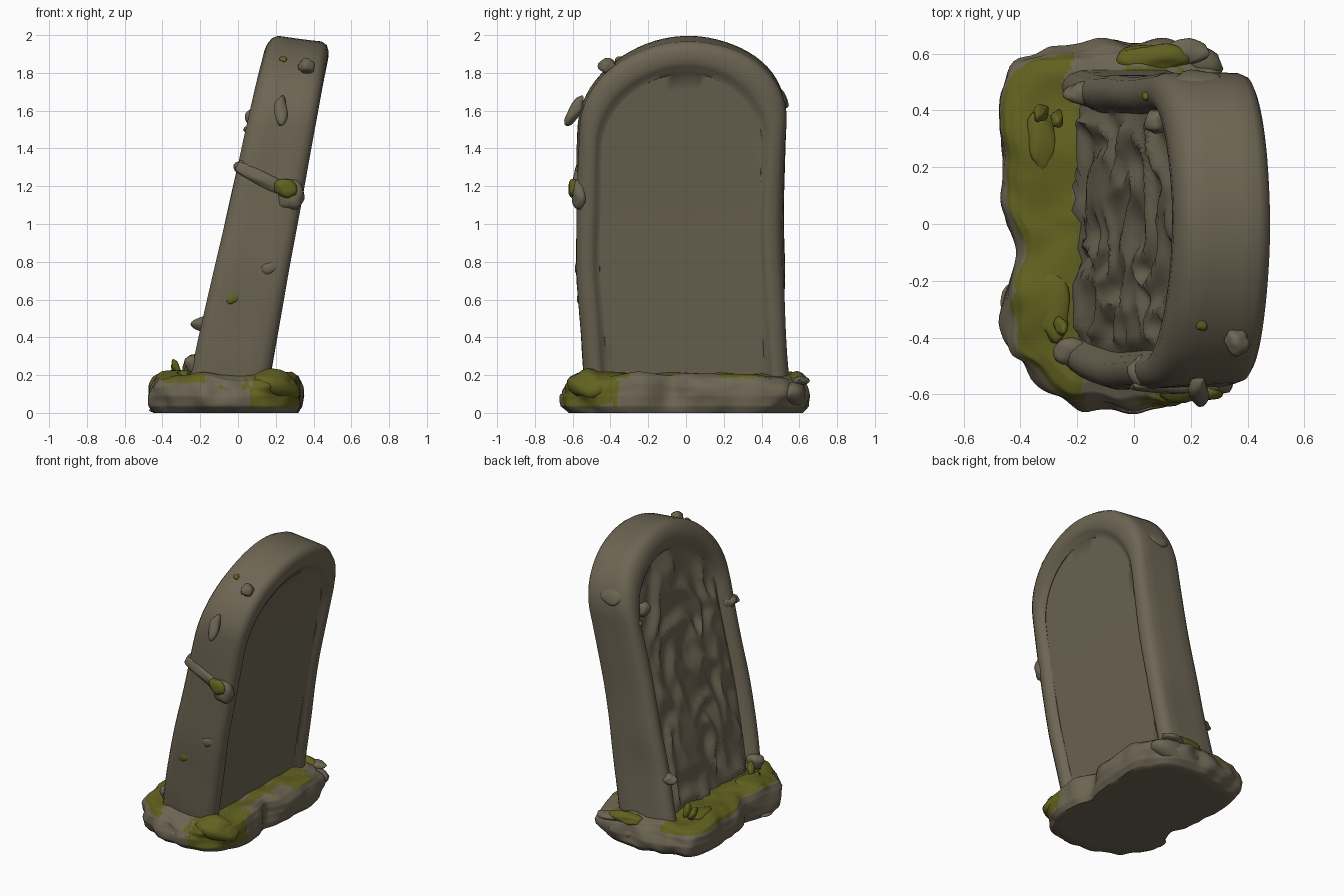
import bpy, bmesh, math
from mathutils import Vector, Matrix, noise

cube = bpy.data.objects.get("Cube")
if cube:
    bpy.data.objects.remove(cube)


def material(name, rgb):
    m = bpy.data.materials.new(name)
    m.use_nodes = True
    m.diffuse_color = (*rgb, 1)
    m.node_tree.nodes["Principled BSDF"].inputs["Base Color"].default_value = (*rgb, 1)
    return m


STONE = material("weathered stone", (0.155, 0.132, 0.088))
MOSS = material("moss green", (0.122, 0.12, 0.014))


def finish(name, bm, rule=None, angle=55):
    """Turn a bmesh into a smooth object; rule(centre) marks moss faces."""
    bmesh.ops.recalc_face_normals(bm, faces=bm.faces)
    if rule:
        for f in bm.faces:
            f.material_index = int(rule(f.calc_center_median()))
    mesh = bpy.data.meshes.new(name)
    bm.to_mesh(mesh)
    bm.free()
    mesh.materials.append(STONE)
    mesh.materials.append(MOSS)
    ob = bpy.data.objects.new(name, mesh)
    bpy.context.collection.objects.link(ob)
    bpy.ops.object.select_all(action='DESELECT')
    ob.select_set(True)
    bpy.context.view_layer.objects.active = ob
    bpy.ops.object.shade_smooth_by_angle(angle=math.radians(angle))


def skin(bm, loops):
    """Join closed loops of points with quads and cap both ends."""
    rows = [[bm.verts.new(p) for p in loop] for loop in loops]
    n = len(rows[0])
    for a, b in zip(rows, rows[1:]):
        for i in range(n):
            j = (i + 1) % n
            bm.faces.new((a[i], a[j], b[j], b[i]))
    bm.faces.new(rows[0])
    bm.faces.new(rows[-1])


def arch(inset, scale=1):
    """Arched outline in (y, z), shrunk by an inset and scaled about its middle."""
    w, top, spring = 0.55 - inset, 2.0 - 1.45 * inset, 1.53 - inset
    pts = [(-w, 0.1 + (spring - 0.1) * i / 24) for i in range(24)]
    pts += [(-w * math.cos(math.pi * i / 36), spring + (top - spring) * math.sin(math.pi * i / 36))
            for i in range(37)]
    pts += [(w, spring - (spring - 0.1) * i / 24) for i in range(1, 25)]
    pts += [(w - 2 * w * i / 16, 0.1) for i in range(1, 16)]
    return [(y * scale, 0.92 + (z - 0.92) * scale) for y, z in pts]


def lean(t, y, z):
    """Place slab point: t runs from -1 (carved face) to 1 (plain face)."""
    x = -0.08 + 0.203 * z + t * (0.216 - 0.025 * z)
    y = y * (1 - 0.05 * max(0, 0.7 - z)) + 0.02 - 0.055 * math.sin(math.pi * z / 2)
    return Vector((x, y, z - 0.02 * (t + 1) * max(0, z - 1) ** 2))


def worn(t, y, z):
    """Leaning slab point with gentle weathering."""
    p = lean(t, y, z)
    q = Vector((p.x * 3, p.y * 3, p.z * 2.5))
    return p + Vector((0.006, 0.014, 0.008)) * noise.noise(q)


def relief(y, z):
    """Eroded, knotted ridges on the carved face."""
    q = Vector((y * 5 + z * 2, z * 3.2 - y * 3, 2.0))
    q += 0.7 * Vector((noise.noise(q * 0.8), noise.noise(q * 0.8 + Vector((9, 4, 1))), 0))
    ridge = 1 - abs(noise.noise(q)) * 2.5
    return 0.45 * max(ridge, -0.2) + 0.2 * noise.noise(q * 1.6)


# Slab: flat plain face, rounded rim, then the carved face
rim = [(0.85, 0.125), (0.87, 0.11), (0.95, 0.098), (1.0, 0.08), (1.0, 0.06), (0.97, 0.035),
       (0.88, 0.012), (0.7, 0), (0.35, 0), (0, 0), (-0.35, 0), (-0.7, 0), (-0.88, 0.012),
       (-0.98, 0.035), (-1.02, 0.06), (-0.99, 0.09), (-0.86, 0.115), (-0.72, 0.13)]
loops = [[lean(0.83, y, z) for y, z in arch(0.125, k / 10)] for k in range(1, 11)]
loops += [[worn(t, y, z) for y, z in arch(i)] for t, i in rim]
for k in range(1, 30):
    loops.append([lean(-0.72 - min(1, k / 3) * 0.36 * relief(y, z), y, z)
                  for y, z in arch(0.135, 1 - k / 30)])
bm = bmesh.new()
skin(bm, loops)
finish("leaning_slab", bm)


# Rough plinth of lumpy stone
def plinth_loop(scale, height):
    loop = []
    for i in range(200):
        a = 2 * math.pi * i / 200
        c, s = math.cos(a), math.sin(a)
        r = (abs(c / 0.4) ** 4 + abs(s / 0.635) ** 4) ** -0.25
        x, y = c * r, s * r
        lump = 1 + 0.08 * noise.noise(Vector((x * 4, y * 4, 1.3))) * min(1, scale * 1.2)
        lump += 0.06 * noise.noise(Vector((x * 9, y * 9, height * 9)))
        notch = 0.12 * math.exp(-((y + 0.09) / 0.1) ** 2) * abs(c) * scale
        if x < 0:
            notch += 0.5 * max(0, -0.32 - y) * abs(c)
        z = height
        if height > 0.1:
            z += 0.025 * noise.noise(Vector((x * 6 * scale, y * 6 * scale, 5)))
        loop.append((-0.06 + x * scale * (lump - notch), y * scale * lump, z))
    return loop


def plinth_moss(p):
    """Moss lies along the carved side, one corner and the upper edges."""
    v = 0.6 * noise.noise(p * 5) + 0.3 * noise.noise(p * 12)
    if p.z < 0.03:
        return False
    if p.x < -0.18:
        edge = -0.375 - 0.2 * max(0, p.y) - 0.15 * min(0, p.y + 0.4)
        v += 0.55 - 8 * max(0, edge - p.x)
        if p.y > 0.4:
            v -= 8 * max(0, p.x + 0.28)
        return p.z > 0.16 and v > 0.22
    if p.x > 0.07 and p.y < -0.36:
        return v + 0.5 * min(1, p.z / 0.12) > 0.22
    if p.x > 0.05 and p.z > 0.185:
        return v + (0.32 if p.x < 0.22 else 0.18) > 0.22
    return p.x < 0.05 and p.z > 0.12 and v > 0.22


profile = [(0.3, 0), (0.94, 0), (1.0, 0.035), (1.02, 0.09), (1.0, 0.145),
           (0.95, 0.185), (0.87, 0.205), (0.5, 0.21), (0.2, 0.21)]
loops = []
for (s0, z0), (s1, z1) in zip(profile, profile[1:]):
    loops += [plinth_loop(s0 + (s1 - s0) * k / 6, z0 + (z1 - z0) * k / 6) for k in range(6)]
bm = bmesh.new()
skin(bm, loops)
finish("rough_plinth", bm, plinth_moss)


# Lumps, chips and moss clumps
def lump(name, loc, size, tilt=(0, 0, 0), moss=False):
    bm = bmesh.new()
    bmesh.ops.create_icosphere(bm, subdivisions=3, radius=1)
    turn = Matrix.Rotation(tilt[2], 3, 'Z') @ Matrix.Rotation(tilt[1], 3, 'Y') @ Matrix.Rotation(tilt[0], 3, 'X')
    for v in bm.verts:
        wobble = 1 + 0.3 * noise.noise(v.co * 1.2 + Vector(loc) * 7)
        v.co = turn @ (v.co * wobble * Vector(size)) + Vector(loc)
        v.co.z = max(v.co.z, 0.004)
    finish(name, bm, (lambda c: True) if moss else None)


# Chips on the sides of the slab
lump("side_ridge", (0.13, -0.568, 1.24), (0.16, 0.03, 0.04), (0, 0.45, 0))
lump("side_ridge_end", (0.28, -0.558, 1.15), (0.075, 0.045, 0.08))
lump("side_ridge_moss", (0.25, -0.59, 1.19), (0.065, 0.035, 0.045), (0, 0.5, 0), True)
lump("side_chip_low", (0.17, -0.56, 0.77), (0.06, 0.03, 0.035), (0, -0.3, 0))
lump("shoulder_chip_front", (0.23, -0.59, 1.6), (0.035, 0.03, 0.09), (-0.5, 0, 0))
lump("shoulder_chip_back", (0.22, 0.49, 1.68), (0.1, 0.03, 0.08), (0.6, 0, 0))
lump("side_moss_spot", (-0.03, -0.562, 0.61), (0.035, 0.014, 0.032), (0, 0, 0), True)
lump("top_chip", (0.36, -0.415, 1.835), (0.045, 0.045, 0.04))
lump("top_moss_spot", (0.24, -0.36, 1.873), (0.02, 0.02, 0.012), (0.6, 0, 0), True)

# Chips on the carved rim
lump("rim_chip_low", (-0.18, 0.46, 0.47), (0.065, 0.04, 0.04))
lump("rim_chip_foot", (-0.22, -0.45, 0.26), (0.07, 0.05, 0.05))
lump("rim_chip_middle", (0.03, -0.52, 1.3), (0.05, 0.06, 0.045))
lump("rim_chip_high", (0.08, 0.36, 1.56), (0.04, 0.045, 0.05))
lump("rim_moss_spot", (0.045, 0.45, 1.5), (0.016, 0.016, 0.016), (0, 0, 0), True)

# Loose stones around the plinth
lump("stone_carved_back", (-0.37, 0.25, 0.1), (0.09, 0.18, 0.08))
lump("stone_carved_front", (-0.39, -0.27, 0.08), (0.07, 0.08, 0.08))
lump("stone_end_back", (0.1, 0.56, 0.09), (0.2, 0.08, 0.08))
lump("foot_flake", (-0.41, -0.27, 0.02), (0.06, 0.07, 0.02))
lump("end_flake", (0.17, 0.6, 0.17), (0.1, 0.045, 0.025), (0, 0, 0.2))

# Moss clumps
lump("moss_corner", (0.19, -0.5, 0.15), (0.14, 0.115, 0.075), (0, 0.2, 0.3), True)
lump("moss_end_back", (0.06, 0.585, 0.18), (0.12, 0.05, 0.04), (0, 0, 0), True)
for i, (x, y) in enumerate([(-0.33, 0.39), (-0.27, 0.37), (-0.26, -0.36)]):
    lump(f"moss_tuft_{i + 1}", (x, y, 0.24), (0.022, 0.028, 0.05), (0.4, 0.3 * (i - 1), 0), True)
lump("moss_mat_back", (-0.33, 0.3, 0.205), (0.05, 0.1, 0.025), (0, 0, 0), True)
lump("moss_mat_front", (-0.28, -0.3, 0.205), (0.06, 0.13, 0.02), (0, 0, 0), True)
